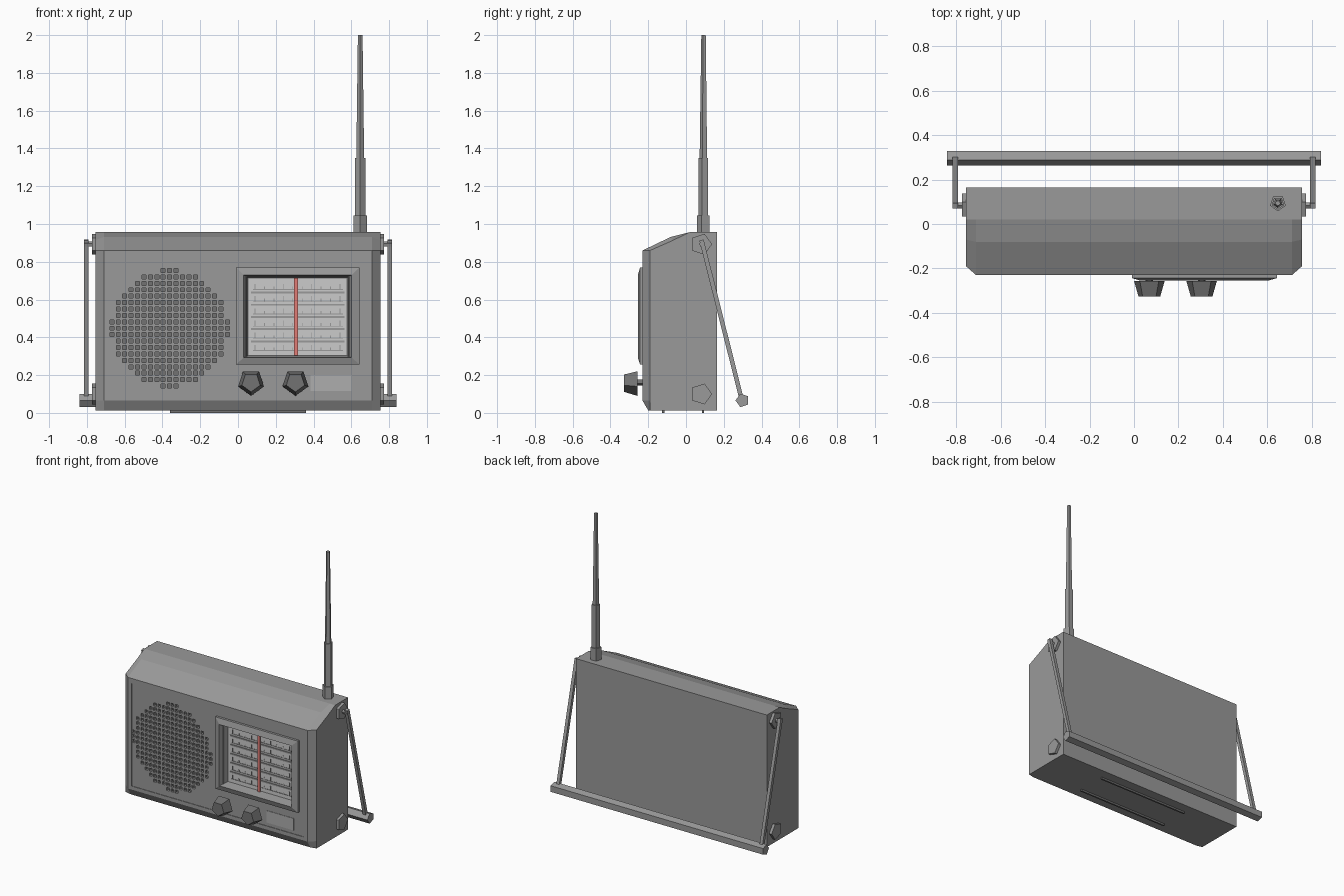
import bpy, bmesh, math
from mathutils import Vector

if "Cube" in bpy.data.objects:
    bpy.data.objects.remove(bpy.data.objects["Cube"])


def material(name, rgb):
    m = bpy.data.materials.new(name)
    m.diffuse_color = (*rgb, 1)
    m.use_nodes = True
    m.node_tree.nodes["Principled BSDF"].inputs["Base Color"].default_value = m.diffuse_color
    return m


grey = material("case_grey", (0.32, 0.32, 0.32))
dark = material("dark_grey", (0.17, 0.17, 0.17))
plate = material("plate_grey", (0.42, 0.42, 0.42))
light = material("dial_light", (0.8, 0.8, 0.8))
red = material("pointer_red", (0.75, 0.2, 0.18))


def make(name, verts, faces, mat=None):
    me = bpy.data.meshes.new(name)
    me.from_pydata(verts, [], faces)
    bm = bmesh.new()
    bm.from_mesh(me)
    bmesh.ops.recalc_face_normals(bm, faces=bm.faces)
    bm.to_mesh(me)
    bm.free()
    ob = bpy.data.objects.new(name, me)
    bpy.context.collection.objects.link(ob)
    me.materials.append(mat or grey)
    return ob


def loft(name, rings, mat=None, caps=True):
    n = len(rings[0])
    verts = [v for r in rings for v in r]
    faces = [(k * n + i, k * n + (i + 1) % n, (k + 1) * n + (i + 1) % n, (k + 1) * n + i)
             for k in range(len(rings) - 1) for i in range(n)]
    if caps:
        faces += [tuple(range(n)), tuple(range(len(verts) - n, len(verts)))]
    return make(name, verts, faces, mat)


def boxes(name, bounds, mat=None):
    """One mesh of boxes given as (x0, x1, y0, y1, z0, z1)."""
    verts, faces = [], []
    for x0, x1, y0, y1, z0, z1 in bounds:
        b = len(verts)
        verts += [(x, y, z) for x in (x0, x1) for y in (y0, y1) for z in (z0, z1)]
        faces += [tuple(b + i for i in f) for f in
                  ((0, 1, 3, 2), (4, 6, 7, 5), (0, 4, 5, 1), (2, 3, 7, 6), (0, 2, 6, 4), (1, 5, 7, 3))]
    return make(name, verts, faces, mat)


def rod(name, stations, up, turn=0, sides=5, mat=None):
    """Prism through (centre, radius) stations; 'up' sets where the first vertex points."""
    pts = [Vector(p) for p, r in stations]
    axis = (pts[-1] - pts[0]).normalized()
    u = Vector(up)
    u = (u - axis * u.dot(axis)).normalized()
    w = axis.cross(u)
    rings = []
    for p, (c, r) in zip(pts, stations):
        rings.append([p + r * (u * math.cos(a) + w * math.sin(a)) for a in
                      (turn + 2 * math.pi * i / sides for i in range(sides))])
    return loft(name, rings, mat)


def cut(ob, cutter):
    cutter.hide_render = True
    m = ob.modifiers.new("cut", 'BOOLEAN')
    m.operation, m.solver, m.object = 'DIFFERENCE', 'EXACT', cutter
    bpy.context.view_layer.objects.active = ob
    bpy.ops.object.modifier_apply(modifier=m.name)
    bpy.data.objects.remove(cutter)


# Case: side profile lofted across x with chamfered front corners
end = [(.165, .013), (-.19, .013), (-.19, .065), (-.19, .86), (-.07, .913), (.02, .957), (.165, .957)]
mid = [(.165, .013), (-.2, .013), (-.23, .065), (-.23, .86), (-.08, .932), (.02, .957), (.165, .957)]
case = loft("case", [[(x, y, z) for y, z in p] for x, p in
                     ((-.755, end), (-.71, mid), (.71, mid), (.755, end))])

# Shallow front panel, dial well and round grille of square holes
cut(case, boxes("panel_cutter", [(-.68, .68, -.3, -.226, .09, .825)]))
cut(case, boxes("dial_cutter", [(.045, .585, -.3, -.18, .295, .722)]))
holes, pitch, h = [], .034, .0105
for i in range(19):
    for j in range(19):
        dx, dz = (i - 9) * pitch, (j - 9) * pitch
        if math.hypot(dx, dz) < .312:
            x, z = -.362 + dx, .448 + dz
            holes.append((x - h, x + h, -.3, -.21, z - h, z + h))
cut(case, boxes("grille_cutter", holes))

# Dark floors in the grille holes
case.data.materials.append(dark)
dark_slot = len(case.data.materials) - 1
for p in case.data.polygons:
    if abs(p.center.y + .21) < .001 and p.normal.y < -.9:
        p.material_index = dark_slot


# Dial bezel: sloping outside, deep inside walls
def rect(x0, x1, z0, z1, y):
    return [(x0, y, z0), (x1, y, z0), (x1, y, z1), (x0, y, z1)]


outer, lip, inner = (-.01, .643, .257, .77), (.03, .602, .292, .73), (.055, .575, .304, .714)
loft("dial_bezel", [rect(*outer, -.222), rect(*outer, -.243), rect(*lip, -.255),
                    rect(*inner, -.184)], caps=False)

# Dial face with six tuning scales, separators and red pointer
boxes("dial_face", [(.047, .583, -.188, -.178, .297, .72)], light)
marks = []
for r in range(6):
    z = .653 - .0646 * r
    marks.append((.08, .555, -.191, -.187, z - .002, z + .002))
    for t in range(10):
        x = .09 + t * .05
        marks.append((x - .002, x + .002, -.191, -.187, z, z + (.03 if t % 3 == 0 else .016)))
    if r < 5:
        marks.append((.07, .565, -.193, -.187, z - .021, z - .011))
boxes("dial_scales", marks)
boxes("dial_pointer", [(.296, .317, -.205, -.196, .304, .714)], red)

# Information plate, left blank
boxes("info_plate", [(.385, .60, -.229, -.222, .115, .2)], plate)

# Tuning knobs on thin stems
for n, x in (("left", .069), ("right", .304)):
    rod(n + "_knob", [((x, -.257, .162), .072), ((x, -.327, .162), .051)], (0, 0, -1), mat=dark)
    rod(n + "_knob_stem", [((x, -.215, .162), .018), ((x, -.26, .162), .018)], (0, 0, -1), mat=dark)

# Telescopic aerial: stepped pentagonal sections
ax, ay = .647, .094
for n, z0, z1, r0, r1 in (("base", .94, 1.045, .037, .037), ("lower", 1.04, 1.35, .029, .029),
                          ("upper", 1.34, 2.0, .022, .013)):
    rod("aerial_" + n, [((ax, ay, z0), r0), ((ax, ay, z1), r1)], (0, -1, 0))

# Side bosses, handle pins and arms on both sides
for n, s in (("left", -1), ("right", 1)):
    for level, z in (("upper", .893), ("lower", .1)):
        rod(f"{n}_{level}_boss", [((s * .745, .08, z), .058), ((s * .774, .08, z), .058)], (0, 1, 0))
    rod(n + "_handle_pin", [((s * .765, .083, .893), .014), ((s * .815, .083, .893), .014)], (0, 0, 1))
    rod(n + "_handle_arm", [((s * .804, .082, .915), .0165), ((s * .804, .296, .066), .0165)],
        (0, 1, 0), turn=math.pi / 4, sides=4)

# Carrying bar behind the case
rod("handle_bar", [((-.84, .299, .066), .037), ((.84, .299, .066), .037)], (0, -1, 0))

# Thin strips under the case
boxes("base_strips", [(-.36, .36, y - .006, y + .006, 0, .015) for y in (-.12, .09)], dark)
